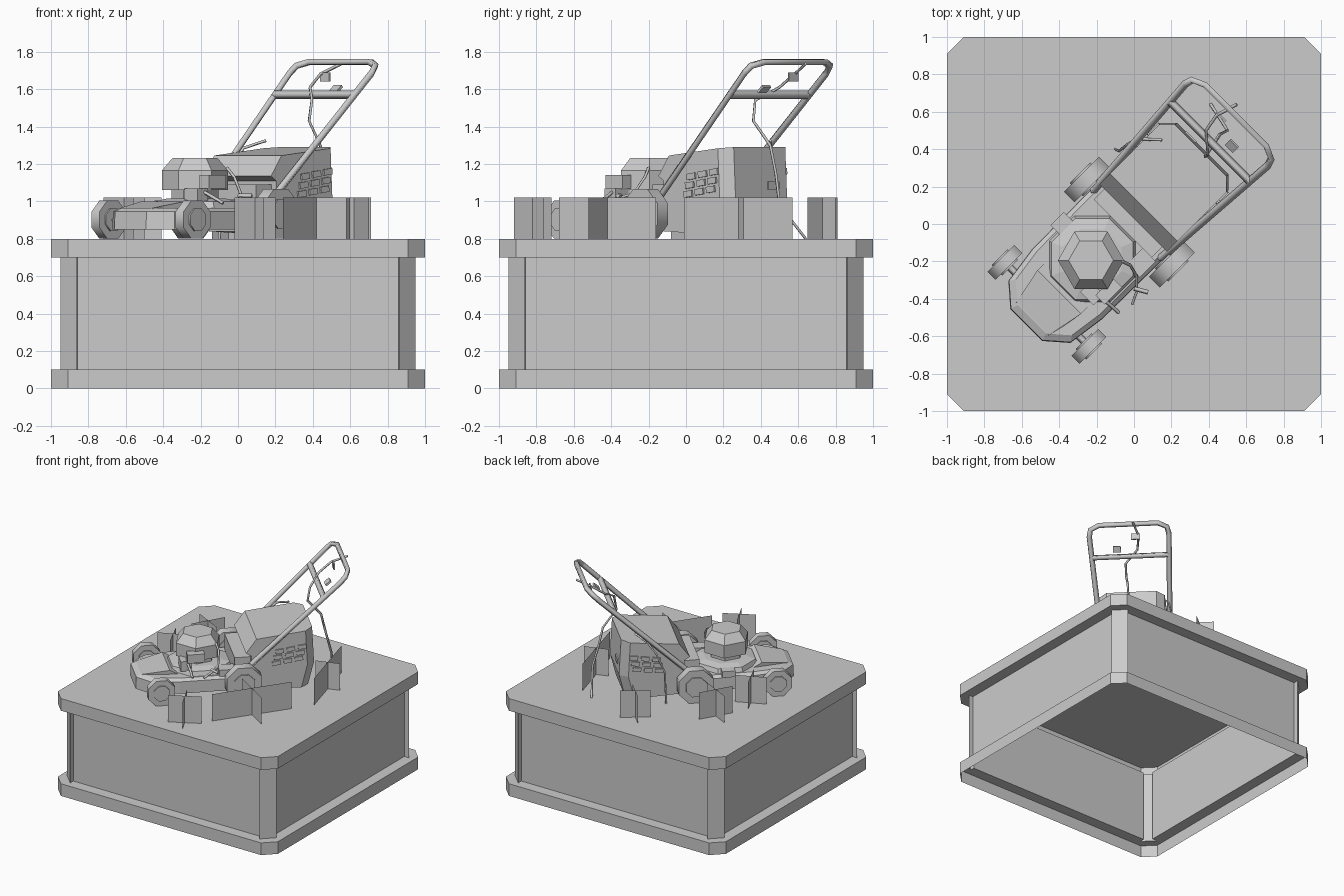
import bpy, bmesh, math
from mathutils import Matrix, Vector

if "Cube" in bpy.data.objects:
    bpy.data.objects.remove(bpy.data.objects["Cube"])

# Mower frame: local x = across, local y = towards the handle, turned 45 degrees
MOWER = Matrix.Translation((-0.018, 0.018, 0)) @ Matrix.Rotation(-math.pi / 4, 4, 'Z')
WORLD = Matrix.Identity(4)


def finish(name, bm, matrix=MOWER, fix=True):
    if fix:
        bmesh.ops.recalc_face_normals(bm, faces=bm.faces)
    me = bpy.data.meshes.new(name)
    bm.to_mesh(me)
    bm.free()
    ob = bpy.data.objects.new(name, me)
    bpy.context.collection.objects.link(ob)
    ob.matrix_world = matrix
    return ob


def loft(rings, bottom=True, top=True):
    bm = bmesh.new()
    rows = [[bm.verts.new(p) for p in r] for r in rings]
    n = len(rows[0])
    for a, b in zip(rows, rows[1:]):
        for i in range(n):
            j = (i + 1) % n
            bm.faces.new((a[i], a[j], b[j], b[i]))
    if bottom:
        bm.faces.new(rows[0][::-1])
    if top:
        bm.faces.new(rows[-1])
    bm.faces.ensure_lookup_table()
    return bm


def ngon(n, r, z, cx=0, cy=0, turn=0):
    return [(cx + r * math.cos(turn + math.tau * i / n), cy + r * math.sin(turn + math.tau * i / n), z)
            for i in range(n)]


def prism(profile, half):
    return loft([[(s * half, y, z) for y, z in profile] for s in (-1, 1)])


def box(name, loc, size, rot=None):
    bm = bmesh.new()
    m = Matrix.Translation(loc) @ (rot or WORLD) @ Matrix.Diagonal((*size, 1))
    bmesh.ops.create_cube(bm, size=1, matrix=m)
    return finish(name, bm)


def tube(name, pts, r, matrix=WORLD, smooth=False):
    cu = bpy.data.curves.new(name, 'CURVE')
    cu.dimensions = '3D'
    cu.bevel_depth = r
    cu.bevel_resolution = 0
    cu.use_fill_caps = True
    sp = cu.splines.new('POLY')
    sp.points.add(len(pts) - 1)
    for p, c in zip(sp.points, pts):
        p.co = (*c, 1)
    ob = bpy.data.objects.new(name, cu)
    bpy.context.collection.objects.link(ob)
    ob.matrix_world = matrix
    return ob


# Pedestal: open-bottomed shell with chamfered corners and recessed panels
def square(h, z, c=0.09):
    k = h - c
    return [(k, -h, z), (h, -k, z), (h, k, z), (k, h, z), (-k, h, z), (-h, k, z), (-h, -k, z), (-k, -h, z)]


bm = loft([square(h, z) for h, z in ((1, 0), (1, .1), (.95, .1), (.95, .7), (1, .7), (1, .8))], bottom=False)
panels = [f for f in bm.faces if abs(f.normal.z) < .1 or f.calc_area() > .9]
panels = [f for f in panels if .9 < f.calc_area() < 1.5]
bmesh.ops.inset_individual(bm, faces=panels, thickness=.073, depth=0)
bmesh.ops.inset_individual(bm, faces=panels, thickness=.001, depth=-.04)
finish("pedestal", bm, WORLD, fix=False)

# Grass tufts: two crossed vertical sheets (centre, half vector of each sheet)
tufts = [((.09, -.82), (.11, .06), (-.05, .10)),
         ((.42, -.42), (.18, .26), (.16, -.10)),
         ((.62, .28), (-.08, .29), (.09, .03)),
         ((-.05, .73), (.09, .07), (-.08, .08)),
         ((-.53, .37), (.07, .12), (.12, -.06)),
         ((-.61, .03), (.11, .05), (-.05, .11))]
for i, (c, *sheets) in enumerate(tufts):
    bm = bmesh.new()
    for dx, dy in sheets:
        bm.faces.new([bm.verts.new((c[0] + s * dx, c[1] + s * dy, z))
                      for s, z in ((-1, .8), (1, .8), (1, 1.02), (-1, 1.02))])
    finish(f"grass_tuft_{i + 1}", bm, WORLD, fix=False)


# Cutting deck: skirt, nose and stepped platform
half = [(.12, -.79), (.235, -.69), (.265, -.48), (.27, .04)]
outline = half + [(-x, y) for x, y in reversed(half)]


def deck_ring(z, k):
    return [(x * k, -.35 + (y + .35) * k, z) for x, y in outline]


finish("deck", loft([deck_ring(.85, 1), deck_ring(.945, .99), deck_ring(.965, .9)]))
nose = prism([(-.775, .93), (-.74, .965), (-.54, 1.0), (-.45, .95)], .165)
for v in nose.verts:
    if v.co.y < -.7:
        v.co.x *= .75
finish("deck_nose", nose)
finish("engine_platform", loft([ngon(8, .255, .95, 0, -.29, math.pi / 8), ngon(8, .235, 1.0, 0, -.29, math.pi / 8),
                                ngon(8, .17, 1.015, 0, -.29, math.pi / 8)]))

# Engine: six-sided cowl over a narrower block
rings = ((.125, .98), (.125, 1.065), (.177, 1.06), (.177, 1.165), (.12, 1.232))
finish("engine", loft([ngon(6, r, z, 0, -.30, math.pi / 4) for r, z in rings]))
box("muffler", (.185, -.35, 1.105), (.07, .13, .07))
box("carburettor", (.13, -.42, 1.03), (.10, .08, .08))
box("fuel_filler", (-.25, -.27, .98), (.07, .10, .05))
box("side_cover", (.2, -.12, .98), (.10, .12, .06))

# Grass bag with overhanging front flap, rear corners chamfered
bag = prism([(.06, .84), (.50, .82), (.545, 1.0), (.53, 1.29), (.10, 1.245), (.02, 1.135), (.06, 1.11)], .255)
bag.normal_update()
rear = [e for e in bag.edges if all(v.co.y > .49 for v in e.verts)
        and abs(e.verts[0].co.x - e.verts[1].co.x) < .01]
bmesh.ops.bevel(bag, geom=rear, offset=.06, segments=1, affect='EDGES')
finish("grass_bag", bag)
box("rear_chute", (0, .02, .99), (.44, .16, .20))

# Raised vents on both bag sides, and a rear label plate
tilt = Matrix.Rotation(.12, 4, 'X')
for s in (-1, 1):
    for row in range(3):
        for col in range(3):
            box("bag_vent", (s * .257, .25 + col * .085 + row * .012, 1.04 + row * .047 + col * .012),
                (.016, .062, .033), tilt)
box("rear_plate", (-.09, .543, 1.085), (.08, .014, .045))


# Wheels: eight-sided tyres with hubs
def wheel(name, x, y, r, w, hub=False):
    bm = loft([[(x + s * w / 2, y + a, .8 + rz + b) for a, b, _ in ngon(8, r, 0, 0, 0, math.pi / 8)]
               for s in (-1, 1) for rz in (wheel_z(r, hub),)])
    for f in bm.faces:
        f.smooth = len(f.verts) == 4
    finish(name, bm)


def wheel_z(r, hub):
    return (r * 1.7 if hub else r) * .93


for s, side in ((-1, "left"), (1, "right")):
    wheel(f"front_wheel_{side}", s * .318, -.633, .11, .06)
    wheel(f"rear_wheel_{side}", s * .322, -.01, .143, .08)
    wheel(f"front_hub_{side}", s * .318, -.633, .065, .08, True)
    wheel(f"rear_hub_{side}", s * .322, -.01, .084, .10, True)
tube("front_axle", [(-.30, -.633, .9), (.30, -.633, .9)], .02, MOWER)
tube("rear_axle", [(-.30, -.01, .93), (.30, -.01, .93)], .02, MOWER)

# Push handle and crossbar
right = [(.255, -.03, .96), (.31, .725, 1.685), (.298, .765, 1.725), (.23, .795, 1.745)]
tube("handle", right + [(-x, y, z) for x, y, z in reversed(right)], .021, MOWER)
tube("handle_crossbar", [(-.30, .60, 1.57), (.30, .60, 1.57)], .023, MOWER)

# Cables, starter cord and dipstick (world positions)
tube("control_cable", [(.55, .64, 1.735), (.44, .58, 1.68), (.385, .5, 1.61), (.395, .37, 1.54), (.38, .36, 1.43),
                       (.44, .45, 1.30), (.46, .48, 1.15), (.50, .50, .98), (.41, .64, .80)], .009)
tube("brake_cable", [(.15, .45, 1.325), (.03, .455, 1.285), (-.03, .43, 1.20), (-.08, .39, 1.05),
                     (-.10, .40, .80)], .008)
tube("starter_cord", [(-.06, -.20, 1.18), (-.02, -.22, 1.13), (.015, -.28, 1.04), (.015, -.36, 1.02),
                      (-.01, -.43, .99)], .009)
tube("starter_grip", [(.0, -.345, 1.03), (.075, -.365, 1.03)], .012)
tube("dipstick", [(-.2, -.38, 1.06), (-.13, -.43, 1.02), (-.08, -.475, .99)], .01)
box("cable_clip", (-.05, .735, 1.665), (.07, .01, .05))
box("cable_tag", (.10, .665, 1.60), (.06, .05, .015), Matrix.Rotation(.7, 4, 'X'))
